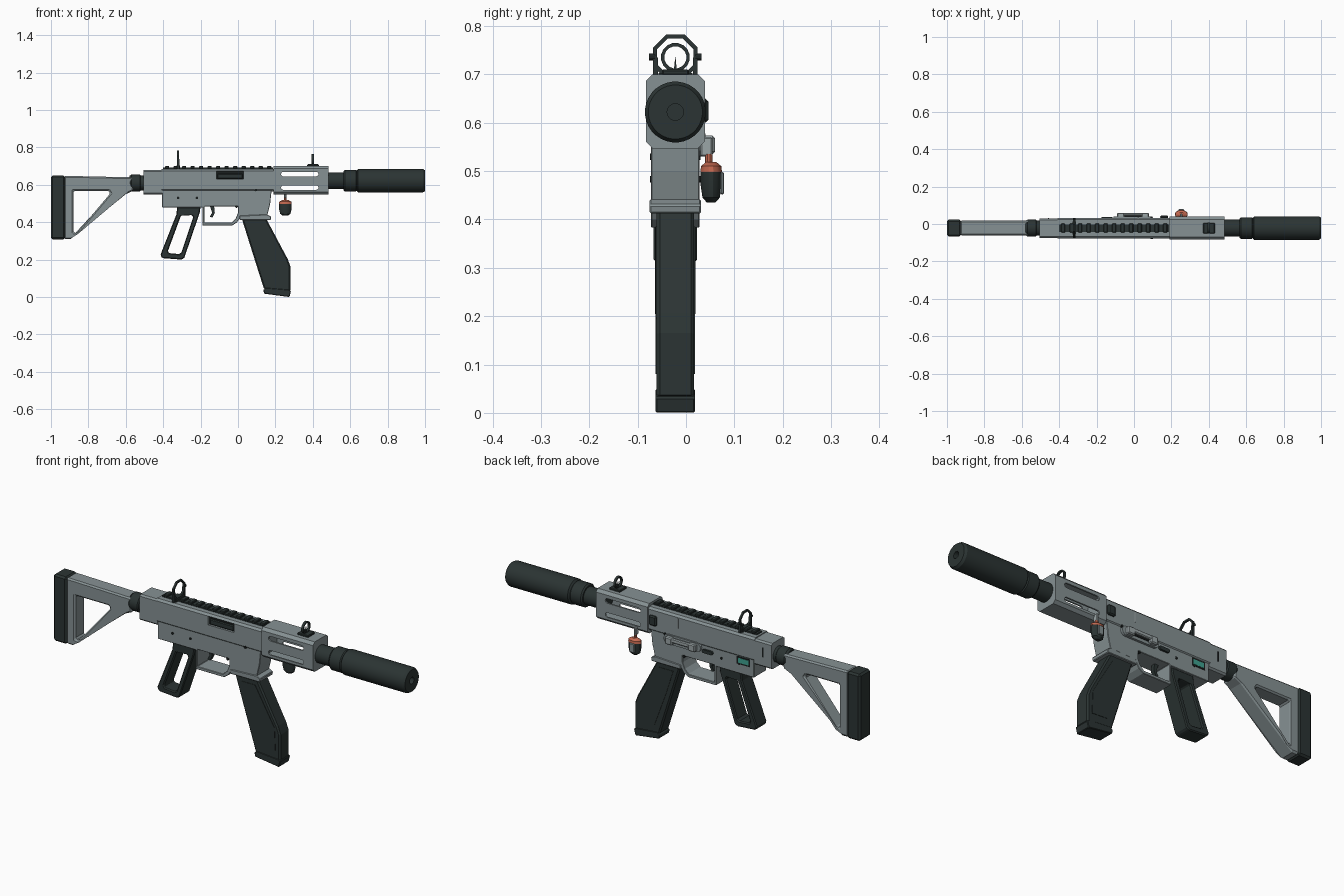
import bpy, bmesh, math
from mathutils import Vector

YC = -0.022   # centre plane
ZB = 0.622    # bore height

cube = bpy.data.objects.get("Cube")
if cube:
    bpy.data.objects.remove(cube, do_unlink=True)


def material(name, rgb):
    m = bpy.data.materials.new(name)
    m.use_nodes = True
    m.diffuse_color = (*rgb, 1)
    b = m.node_tree.nodes["Principled BSDF"]
    b.inputs["Base Color"].default_value = (*rgb, 1)
    b.inputs["Roughness"].default_value = 0.6
    return m


GREY = material("gunmetal grey", (0.24, 0.285, 0.295))
LIGHT = material("light steel", (0.33, 0.38, 0.39))
DARK = material("dark polymer", (0.024, 0.034, 0.033))
BLACK = material("black", (0.01, 0.013, 0.013))
ORANGE = material("orange", (0.55, 0.14, 0.08))
TEAL = material("teal", (0.05, 0.36, 0.28))


def finish(name, bm, mat):
    bmesh.ops.recalc_face_normals(bm, faces=bm.faces)
    me = bpy.data.meshes.new(name)
    bm.to_mesh(me)
    bm.free()
    me.materials.append(mat)
    ob = bpy.data.objects.new(name, me)
    bpy.context.collection.objects.link(ob)
    return ob


def activate(ob):
    bpy.ops.object.select_all(action='DESELECT')
    ob.select_set(True)
    bpy.context.view_layer.objects.active = ob


def prism(name, pts, a, b, mat, axis='y', bevel=0.0):
    """Extrude an outline from a to b: (x, z) points along y, or (y, z) points along x."""
    bm = bmesh.new()
    place = (lambda p, t: (p[0], t, p[1])) if axis == 'y' else (lambda p, t: (t, p[0], p[1]))
    ends = [[bm.verts.new(place(p, t)) for p in pts] for t in (a, b)]
    bm.faces.new(ends[0])
    bm.faces.new(ends[1][::-1])
    n = len(pts)
    for i in range(n):
        j = (i + 1) % n
        bm.faces.new((ends[0][i], ends[0][j], ends[1][j], ends[1][i]))
    ob = finish(name, bm, mat)
    if bevel:
        m = ob.modifiers.new("Bevel", 'BEVEL')
        m.width, m.segments, m.limit_method, m.angle_limit = bevel, 1, 'ANGLE', 0.7
    return ob


def slab(name, pts, half, mat, bevel=0.0):
    return prism(name, pts, YC - half, YC + half, mat, 'y', bevel)


def rect(x0, x1, z0, z1):
    return [(x0, z0), (x1, z0), (x1, z1), (x0, z1)]


def box(name, x0, x1, y0, y1, z0, z1, mat, bevel=0.0):
    return prism(name, rect(x0, x1, z0, z1), y0, y1, mat, 'y', bevel)


def capsule(x0, x1, z0, z1, n=6):
    """Outline of a long slot with round ends."""
    r, zc = (z1 - z0) / 2, (z0 + z1) / 2
    out = []
    for cx, start in ((x1 - r, -math.pi / 2), (x0 + r, math.pi / 2)):
        for i in range(n + 1):
            t = start + math.pi * i / n
            out.append((cx + r * math.cos(t), zc + r * math.sin(t)))
    return out


def lathe(name, prof, centre, mat, axis='x', seg=32, closed=False, sy=1.0):
    """Revolve (position, radius) points about an axis through centre."""
    bm = bmesh.new()
    c = Vector(centre)
    rings = []
    for t, r in prof:
        ring = []
        for i in range(seg):
            a = 2 * math.pi * (i + 0.5) / seg
            u, v = r * math.cos(a), r * math.sin(a)
            p = {'x': (t, u, v), 'y': (u, t, v), 'z': (u, v * sy, t)}[axis]
            ring.append(bm.verts.new(c + Vector(p)))
        rings.append(ring)
    pairs = list(zip(rings, rings[1:]))
    if closed:
        pairs.append((rings[-1], rings[0]))
    else:
        bm.faces.new(rings[0])
        bm.faces.new(rings[-1])
    for p, q in pairs:
        for i in range(seg):
            j = (i + 1) % seg
            bm.faces.new((p[i], p[j], q[j], q[i]))
    ob = finish(name, bm, mat)
    if seg > 8:
        activate(ob)
        bpy.ops.object.shade_smooth_by_angle(angle=0.5)
    return ob


def cut(ob, *cutters):
    for c in cutters:
        c.hide_render = True
        m = ob.modifiers.new("Cut", 'BOOLEAN')
        m.operation, m.solver, m.object = 'DIFFERENCE', 'EXACT', c
        activate(ob)
        bpy.ops.object.modifier_move_to_index(modifier=m.name, index=0)
        bpy.ops.object.modifier_apply(modifier=m.name)
        bpy.data.objects.remove(c, do_unlink=True)
    return ob


def octagon(half, z0, z1, c):
    return [(YC + s * w, z) for s, w, z in (
        (-1, half - c, z0), (1, half - c, z0), (1, half, z0 + c), (1, half, z1 - c),
        (1, half - c, z1), (-1, half - c, z1), (-1, half, z1 - c), (-1, half, z0 + c))]


# Barrel and suppressor
lathe("barrel", [(0.46, 0.045), (0.58, 0.045)], (0, YC, ZB), DARK)
lathe("suppressor", [(0.565, 0.052), (0.572, 0.058), (0.63, 0.058), (0.635, 0.054), (0.642, 0.063),
                     (0.988, 0.063), (1.0, 0.056), (1.0, 0.017), (0.97, 0.017)], (0, YC, ZB), DARK)

# Hollow handguard with through slots
guard = prism("handguard", octagon(0.061, 0.547, 0.7, 0.014), 0.19, 0.483, GREY, 'x')
cut(guard, prism("hollow", octagon(0.053, 0.555, 0.692, 0.012), 0.2, 0.475, GREY, 'x'),
    *[slab("slot", capsule(0.23, 0.43, z - 0.012, z + 0.012), 0.2, GREY) for z in (0.585, 0.657)])

# Upper receiver with ejection port
upper = prism("upper_receiver", octagon(0.055, 0.565, 0.685, 0.01), -0.41, 0.19, GREY, 'x')
cut(upper, box("port_cutter", -0.115, 0.03, YC - 0.1, YC - 0.04, 0.63, 0.675, GREY))
box("bolt", -0.115, 0.03, YC - 0.044, YC - 0.039, 0.63, 0.675, BLACK)
box("bolt_cover", -0.11, 0.025, YC - 0.05, YC - 0.04, 0.632, 0.66, DARK, 0.004)
prism("rear_block", octagon(0.052, 0.548, 0.68, 0.008), -0.505, -0.405, GREY, 'x')

# Lower receiver, magazine well and trigger guard
lower = slab("lower_receiver", [(-0.405, 0.575), (-0.405, 0.48), (-0.19, 0.48), (-0.19, 0.383), (-0.03, 0.383),
                                (-0.005, 0.4), (0.015, 0.43), (0.155, 0.43), (0.172, 0.5), (0.18, 0.575)],
             0.05, GREY, 0.005)
cut(lower, slab("guard_cutter", [(-0.18, 0.485), (-0.18, 0.398), (-0.035, 0.398), (-0.012, 0.42),
                                 (0.0, 0.45), (0.0, 0.485)], 0.2, GREY))
slab("magazine_well_lip", [(0.008, 0.412), (0.175, 0.412), (0.178, 0.43), (0.155, 0.442), (0.008, 0.435)],
     0.053, GREY, 0.003)
slab("trigger", [(-0.152, 0.49), (-0.128, 0.49), (-0.124, 0.45), (-0.137, 0.424), (-0.15, 0.43), (-0.138, 0.452)],
     0.01, DARK)

# Pistol grip frame
grip = slab("grip", [(-0.325, 0.482), (-0.2, 0.482), (-0.205, 0.45), (-0.287, 0.21), (-0.3, 0.2),
                     (-0.405, 0.208), (-0.415, 0.225), (-0.33, 0.44)], 0.042, DARK, 0.01)
cut(grip, slab("grip_cutter", [(-0.305, 0.435), (-0.245, 0.438), (-0.24, 0.425), (-0.303, 0.238),
                               (-0.315, 0.23), (-0.37, 0.235), (-0.375, 0.245)], 0.2, DARK))

# Curved magazine
slab("magazine", [(0.02, 0.42), (0.15, 0.42), (0.185, 0.355), (0.23, 0.27), (0.265, 0.205), (0.28, 0.165),
                  (0.28, 0.03), (0.14, 0.04), (0.075, 0.245)], 0.039, DARK, 0.007)
slab("magazine_panel", [(0.06, 0.385), (0.14, 0.385), (0.25, 0.195), (0.255, 0.08), (0.165, 0.085),
                        (0.1, 0.26)], 0.041, DARK)
slab("magazine_base", [(0.135, 0.037), (0.14, 0.018), (0.275, 0.0), (0.283, 0.032), (0.27, 0.04), (0.15, 0.05)],
     0.041, DARK, 0.003)

# Stock
lathe("stock_tube", [(-0.58, 0.038), (-0.57, 0.045), (-0.525, 0.045), (-0.52, 0.04), (-0.5, 0.04)],
      (0, YC, 0.61), DARK)
stock = slab("stock", [(-0.93, 0.648), (-0.56, 0.64), (-0.56, 0.568), (-0.6, 0.55), (-0.895, 0.31), (-0.93, 0.31)],
             0.04, GREY, 0.009)
cut(stock, slab("stock_cutter", [(-0.88, 0.568), (-0.69, 0.568), (-0.682, 0.555), (-0.862, 0.342), (-0.88, 0.345)],
                0.2, GREY))
slab("butt_pad", rect(-1.0, -0.925, 0.308, 0.65), 0.045, DARK, 0.009)

# Top rail with teeth
box("rail", -0.4, 0.187, YC - 0.02, YC + 0.02, 0.68, 0.692, DARK)
for i in range(13):
    x = -0.39 + i * 0.0455
    box("rail_tooth", x, x + 0.022, YC - 0.024, YC + 0.024, 0.688, 0.701, DARK, 0.003)

# Sights
lathe("rear_sight_ring", [(-0.005, 0.05), (0.005, 0.05), (0.005, 0.041), (-0.005, 0.041)],
      (-0.32, YC, 0.736), DARK, seg=8, closed=True)
lathe("front_sight_ring", [(-0.006, 0.03), (0.006, 0.03), (0.006, 0.023), (-0.006, 0.023)],
      (0.4, YC, 0.735), DARK, seg=16, closed=True)
box("rear_sight_foot", -0.33, -0.31, YC - 0.035, YC + 0.035, 0.685, 0.703, DARK)
box("front_sight_base", 0.37, 0.432, YC - 0.028, YC + 0.028, 0.698, 0.71, DARK, 0.003)
prism("front_sight_post", [(YC - 0.004, 0.7), (YC + 0.004, 0.7), (YC, 0.738)], 0.397, 0.403, DARK, 'x')
for s in (-1, 1):
    y = YC + s * 0.041
    box("rear_sight_leg", -0.326, -0.314, y - 0.005, y + 0.005, 0.68, 0.735, DARK)
    lathe("rear_sight_knob", [(-0.006, 0.007), (0.006, 0.007)], (-0.32, YC + s * 0.048, 0.736), DARK, 'y', 10)

# Pins through the receiver
for x, z in ((-0.32, 0.53), (-0.22, 0.53), (-0.008, 0.483), (0.095, 0.572)):
    h = 0.058 if z > 0.565 else 0.052
    lathe("pin", [(-h, 0.007), (h, 0.007)], (x, YC, z), BLACK, 'y', 12)

# Controls on the left side
LY = YC + 0.05
prism("side_bracket", capsule(-0.11, 0.1, 0.53, 0.578), LY - 0.005, LY + 0.012, GREY)
prism("bracket_slot", capsule(-0.085, 0.075, 0.545, 0.563), LY + 0.01, LY + 0.015, BLACK)
for x0, x1 in ((-0.09, -0.05), (0.04, 0.08)):
    box("bracket_clamp", x0, x1, LY, LY + 0.032, 0.535, 0.573, LIGHT, 0.005)
box("bracket_bar", -0.08, 0.07, LY + 0.015, LY + 0.03, 0.55, 0.572, LIGHT, 0.004)
prism("selector", capsule(-0.175, -0.115, 0.535, 0.553), LY - 0.004, LY + 0.01, DARK)
box("magazine_release", 0.14, 0.182, LY, LY + 0.018, 0.6, 0.65, DARK, 0.006)
box("charge_light", -0.375, -0.315, LY - 0.004, LY + 0.003, 0.535, 0.56, TEAL)
box("light_frame", -0.382, -0.308, LY - 0.004, LY + 0.002, 0.528, 0.567, BLACK)
box("side_mark", 0.02, 0.026, YC + 0.054, YC + 0.057, 0.62, 0.67, LIGHT)
box("rear_mark", -0.46, -0.454, YC + 0.051, YC + 0.054, 0.6, 0.65, BLACK)

# Hanging charm
CH = (0.253, 0.052, 0)
lathe("charm_pod", [(0.435, 0.014), (0.445, 0.028), (0.47, 0.034), (0.5, 0.034)], CH, DARK, 'z', 16, sy=0.65)
lathe("charm_cap", [(0.498, 0.035), (0.51, 0.033), (0.519, 0.016)], CH, ORANGE, 'z', 16, sy=0.65)
lathe("charm_cord", [(0.515, 0.008), (0.535, 0.008)], (0.253, 0.047, 0), ORANGE, 'z', 10)
box("charm_hook", 0.247, 0.259, 0.03, 0.055, 0.53, 0.57, LIGHT, 0.003)
box("charm_plate", 0.238, 0.268, 0.07, 0.079, 0.452, 0.498, GREY, 0.003)
